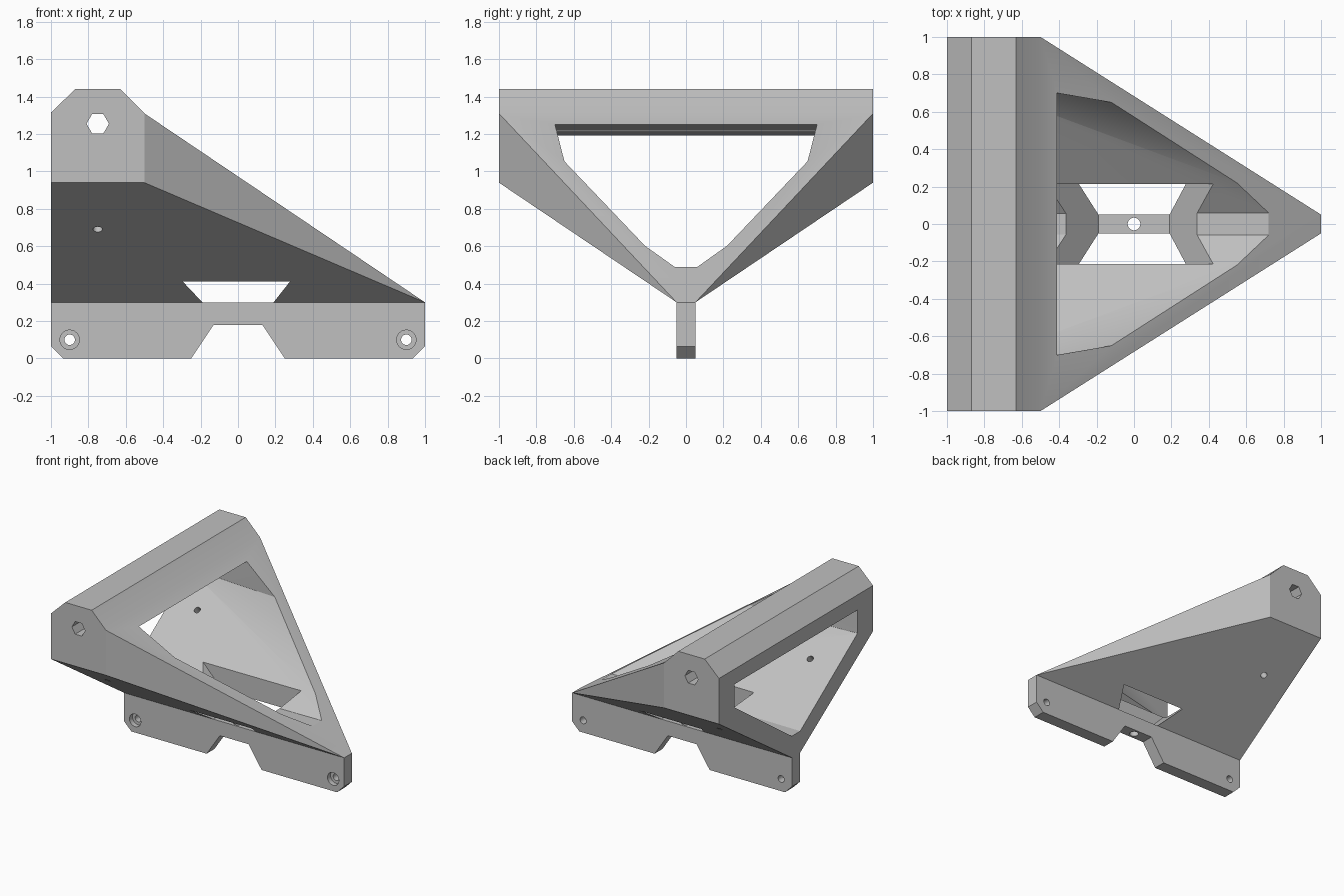
import bpy, bmesh, math
from mathutils import Vector, Matrix

if "Cube" in bpy.data.objects:
    bpy.data.objects.remove(bpy.data.objects["Cube"])

# Single grey plastic
grey = bpy.data.materials.new("light_grey")
grey.use_nodes = True
colour = (0.53, 0.53, 0.53, 1)
grey.diffuse_color = colour
grey.node_tree.nodes["Principled BSDF"].inputs["Base Color"].default_value = colour


def make(name, bm):
    bmesh.ops.recalc_face_normals(bm, faces=bm.faces[:])
    mesh = bpy.data.meshes.new(name)
    bm.to_mesh(mesh)
    bm.free()
    ob = bpy.data.objects.new(name, mesh)
    bpy.context.scene.collection.objects.link(ob)
    ob.data.materials.append(grey)
    return ob


def hull(name, half):
    """Convex solid from points mirrored across y = 0."""
    bm = bmesh.new()
    for x, y, z in half:
        for s in (1, -1):
            bm.verts.new((x, s * y, z))
    res = bmesh.ops.convex_hull(bm, input=bm.verts[:])
    loose = set(v for v in res["geom_interior"] if isinstance(v, bmesh.types.BMVert))
    bmesh.ops.delete(bm, geom=list(loose), context="VERTS")
    return make(name, bm)


def rod(name, centre, axis, radius, length, sides=24):
    bm = bmesh.new()
    turn = Vector(axis).to_track_quat("Z", "X").to_matrix().to_4x4()
    bmesh.ops.create_cone(bm, cap_ends=True, segments=sides, radius1=radius,
                          radius2=radius, depth=length,
                          matrix=Matrix.Translation(centre) @ turn)
    return make(name, bm)


# Body: sloped wedge, top bar and lower blade share one closed shell
bar = [(-1, .94), (-1, 1.315), (-.87, 1.44), (-.63, 1.44), (-.5, 1.31), (-.5, .94)]
blade = [(1, .3), (1, .065), (.935, 0), (.25, 0), (.13, .18),
         (-.13, .18), (-.25, 0), (-.935, 0), (-1, .065), (-1, .3)]
bm = bmesh.new()
sides = []
for s in (1, -1):
    a = [bm.verts.new((x, s, z)) for x, z in bar]
    b = [bm.verts.new((x, s * .05, z)) for x, z in blade]
    bm.faces.new(a)                              # bar end
    bm.faces.new((a[5], a[4], b[0]))             # flank
    bm.faces.new((a[0], a[5], b[0], b[-1]))      # underside
    bm.faces.new(b)                              # blade side
    sides.append((a, b))
(a, b), (c, d) = sides
bm.faces.new((b[-1], a[0], a[1], c[1], c[0], d[-1]))   # back wall
left, right = a[1:5] + b, c[1:5] + d
for i in range(len(left) - 1):
    bm.faces.new((left[i], left[i + 1], right[i + 1], right[i]))
body = make("bracket_body", bm)

# Hollow running from the back wall to the sloped front
opening = [(-.12, .65, 1.054), (.55, .22, .603), (.72, .06, .489)]
back = [(-1.01, .8, 1.19), (-1.01, .8, 1.0), (-1.01, .055, .48)]
raised = [(x, y, z + .2) for x, y, z in opening]
cutters = [hull("hollow_cutter", back + [(-.41, .7, 1.25)] + opening + raised)]

# Flared slot through the floor above the blade
cutters.append(hull("slot_cutter", [(-.19, .215, .3), (.19, .215, .3),
                                    (.49, .215, .68), (-.55, .215, .68)]))

# Hexagonal bore along the bar
hexagon = rod("bar_bore_cutter", (0, 0, 0), (0, 0, 1), .06, 2.2, 6)
points = [v.co.copy() for v in hexagon.data.vertices]
turned = abs(max(p.x for p in points) - .06) > .001
for v in hexagon.data.vertices:
    p = v.co
    x, y = (p.y, -p.x) if turned else (p.x, p.y)
    v.co = (-.75 + x, -p.z, 1.255 + y)
cutters.append(hexagon)

# Screw holes with front recesses, blade centre hole, drain holes
for s in (1, -1):
    cutters.append(rod("screw_cutter", (s * .9, 0, .1), (0, 1, 0), .028, .4))
    cutters.append(rod("recess_cutter", (s * .9, -.05, .1), (0, 1, 0), .052, .08))
    cutters.append(rod("drain_cutter", (-.75, s * .63, .69), (0, s * .56, -.83), .025, .5))
cutters.append(rod("centre_cutter", (0, 0, .24), (0, 0, 1), .034, .3))

bpy.context.view_layer.objects.active = body
body.select_set(True)
for cutter in cutters:
    cutter.hide_render = True
    mod = body.modifiers.new(cutter.name, "BOOLEAN")
    mod.operation = "DIFFERENCE"
    mod.solver = "EXACT"
    mod.object = cutter
    bpy.ops.object.modifier_apply(modifier=mod.name)
    bpy.data.objects.remove(cutter)

bpy.ops.object.shade_smooth_by_angle(angle=math.radians(30))
